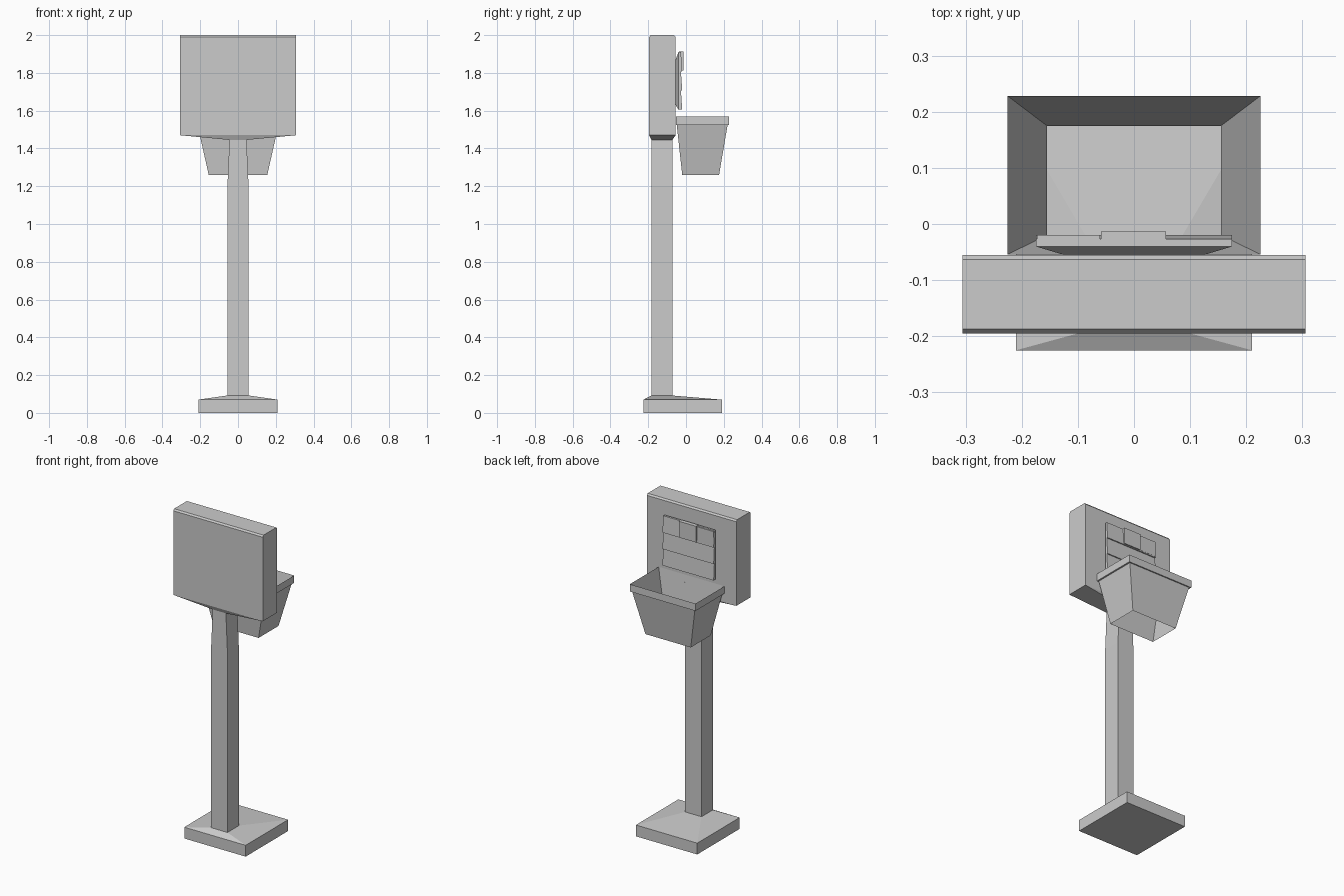
import bpy, bmesh

if "Cube" in bpy.data.objects:
    bpy.data.objects.remove(bpy.data.objects["Cube"])


def rect_z(hx, y0, y1, z):
    """Horizontal rectangle ring, symmetric in x."""
    return [(-hx, y0, z), (hx, y0, z), (hx, y1, z), (-hx, y1, z)]


def rect_y(x0, x1, z0, z1, y_low, y_high=None):
    """Upright rectangle ring; y_high lets the top edge lean."""
    y_high = y_low if y_high is None else y_high
    return [(x0, y_low, z0), (x1, y_low, z0), (x1, y_high, z1), (x0, y_high, z1)]


def loft(name, rings, caps=True):
    """Skin a stack of four-point rings, optionally capping both ends."""
    bm = bmesh.new()
    vs = [[bm.verts.new(p) for p in ring] for ring in rings]
    for a, b in zip(vs, vs[1:]):
        for i in range(4):
            j = (i + 1) % 4
            bm.faces.new((a[i], a[j], b[j], b[i]))
    if caps:
        bm.faces.new(vs[0][::-1])
        bm.faces.new(vs[-1])
    bmesh.ops.recalc_face_normals(bm, faces=bm.faces[:])
    mesh = bpy.data.meshes.new(name)
    bm.to_mesh(mesh)
    bm.free()
    obj = bpy.data.objects.new(name, mesh)
    bpy.context.collection.objects.link(obj)
    return obj


# Foot plate with sloped top
loft("base", [rect_z(0.21, -0.225, 0.19, 0),
              rect_z(0.21, -0.225, 0.19, 0.07),
              rect_z(0.056, -0.183, -0.072, 0.092)])

# Post, narrowing near the board
loft("post", [rect_z(0.056, -0.183, -0.072, 0.085),
              rect_z(0.056, -0.183, -0.072, 1.2),
              rect_z(0.045, -0.183, -0.072, 1.45)])

# Board with tapered underside and chamfered top edges
loft("board", [rect_z(0.045, -0.183, -0.072, 1.445),
               rect_z(0.306, -0.195, -0.055, 1.47),
               rect_z(0.306, -0.195, -0.055, 1.99),
               rect_z(0.306, -0.187, -0.063, 2.0)])

# Bin: thin sloped walls, open at both ends, with a folded-over rim
loft("bin", [rect_z(0.155, -0.02, 0.175, 1.26),
             rect_z(0.225, -0.054, 0.228, 1.57),
             rect_z(0.225, -0.054, 0.228, 1.525),
             rect_z(0.215, -0.049, 0.22, 1.525)], caps=False)

# Flared backing of the rear panel
loft("panel_backing", [rect_y(-0.125, 0.125, 1.63, 1.87, -0.055),
                       rect_y(-0.175, 0.175, 1.605, 1.91, -0.04)])

# Three overlapping slats, each leaning back toward its top
for i in range(3):
    z0 = 1.605 + i * 0.305 / 3
    z1 = z0 + 0.305 / 3
    loft(f"panel_slat_{i + 1}", [rect_y(-0.175, 0.175, z0, z1, -0.04),
                                 rect_y(-0.175, 0.175, z0, z1, -0.02, -0.027)])

# Raised pad and the small plate next to it
loft("center_pad", [rect_y(-0.059, 0.057, 1.812, 1.912, -0.038),
                    rect_y(-0.059, 0.057, 1.812, 1.912, -0.013)])
loft("side_plate", [rect_y(-0.173, -0.061, 1.815, 1.908, -0.038),
                    rect_y(-0.173, -0.061, 1.815, 1.908, -0.0195)])
